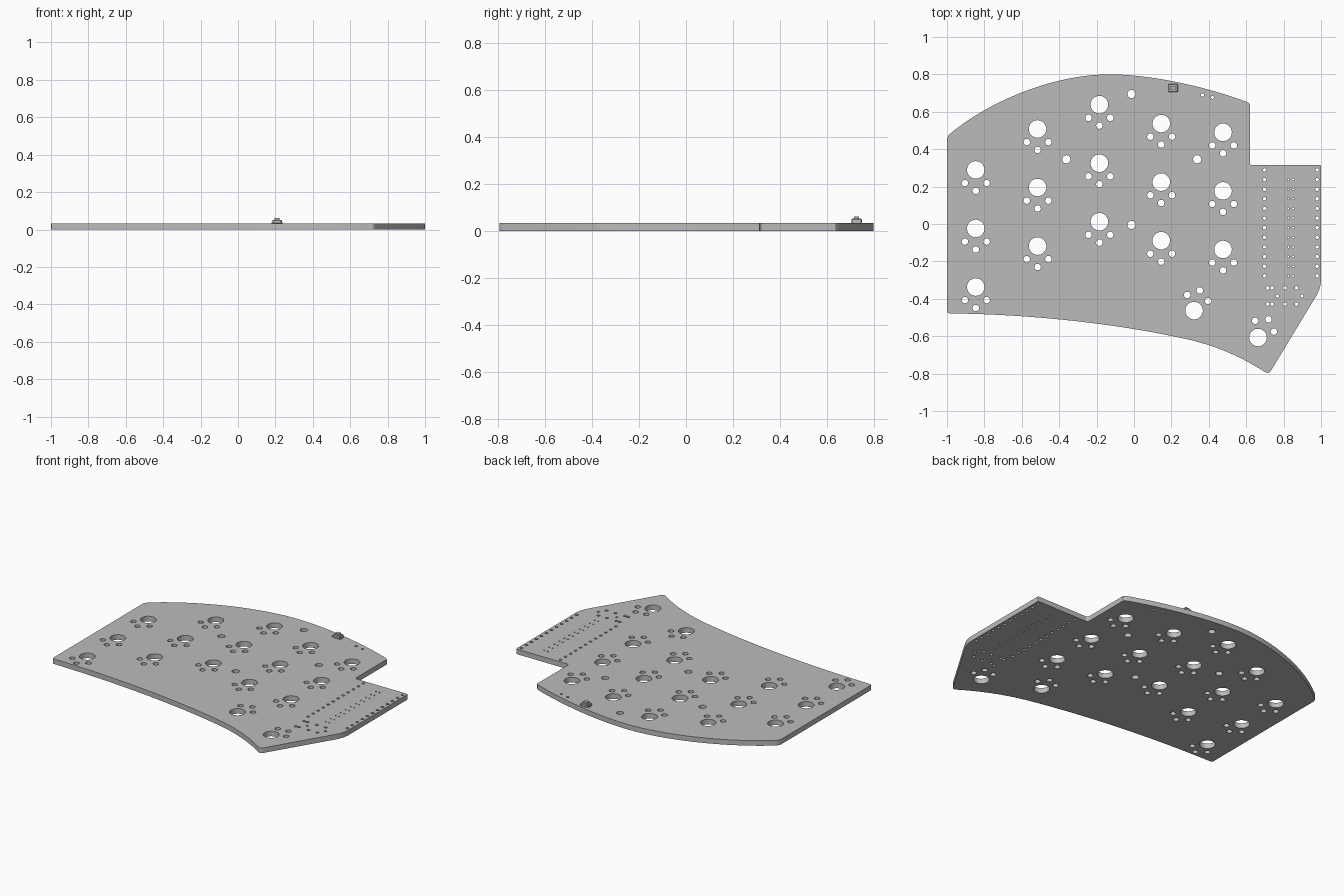
import bpy
import bmesh
from math import cos, sin, pi, radians
from mathutils import Vector, Matrix
from mathutils.geometry import interpolate_bezier

cube = bpy.data.objects.get("Cube")
if cube:
    bpy.data.objects.remove(cube, do_unlink=True)

THICK = 0.033

grey = bpy.data.materials.new("plain grey")
grey.use_nodes = True
grey.diffuse_color = (0.5, 0.5, 0.5, 1)
grey.node_tree.nodes["Principled BSDF"].inputs["Base Color"].default_value = (0.5, 0.5, 0.5, 1)


def bezier(a, b, c, d, steps):
    return [p.to_2d() for p in interpolate_bezier(*(Vector((*q, 0)) for q in (a, b, c, d)), steps)]


def fillet(before, corner, after):
    return bezier(before, corner, corner, after, 6)


# Board outline, clockwise from the back left corner
outline = [Vector((-1, 0.455))]
outline += bezier((-0.99, 0.477), (-0.8, 0.64), (-0.45, 0.8), (-0.13, 0.8), 28)
outline += bezier((-0.13, 0.8), (0.1, 0.8), (0.4, 0.73), (0.61, 0.65), 24)[1:]
outline += [Vector((0.62, 0.64))]
outline += fillet((0.62, 0.34), (0.62, 0.315), (0.645, 0.315))
outline += fillet((0.99, 0.315), (1, 0.315), (1, 0.305))
outline += bezier((1, -0.29), (1, -0.33), (0.99, -0.36), (0.965, -0.4), 10)
outline += bezier((0.735, -0.78), (0.722, -0.8), (0.71, -0.8), (0.69, -0.785), 8)
outline += bezier((0.69, -0.785), (0.58, -0.715), (0.45, -0.655), (0.3, -0.62), 14)[1:]
outline += bezier((0.3, -0.62), (-0.05, -0.54), (-0.5, -0.485), (-0.97, -0.478), 24)[1:]
outline += fillet((-0.97, -0.478), (-1, -0.478), (-1, -0.45))[1:]

holes = []  # x, y, radius, sides


def key_holes(x, y, angle=0):
    """Large centre hole with its three pin holes."""
    holes.append((x, y, 0.047, 32))
    turn = Matrix.Rotation(radians(angle), 2)
    for pin in ((-0.058, -0.07), (0.058, -0.07), (0, -0.112)):
        p = turn @ Vector(pin)
        holes.append((x + p.x, y + p.y, 0.0175, 16))


# Five staggered key columns and two turned thumb keys
for column, back in enumerate((0.289, 0.508, 0.638, 0.537, 0.49)):
    for row in range(3):
        key_holes(-0.846 + 0.3305 * column, back - 0.313 * row)
key_holes(0.321, -0.463, 164)
key_holes(0.663, -0.607, 150)

# Mounting holes and switch pegs
for x, y in ((-0.013, 0.695), (-0.362, 0.346), (0.338, 0.346), (-0.013, -0.005)):
    holes.append((x, y, 0.022, 20))
holes += [(0.366, 0.69, 0.009, 12), (0.42, 0.677, 0.008, 12)]

# Controller pin rows
for i in range(12):
    y = 0.289 - 0.0515 * i
    holes += [(x, y, 0.0095, 12) for x in (0.698, 0.979)]
    if i:
        holes += [(x, y, 0.005, 10) for x in (0.825, 0.85)]

# Socket holes
for y in (-0.342, -0.428):
    holes += [(x, y, 0.0098, 12) for x in (0.715, 0.738, 0.807, 0.869)]
holes += [(x, -0.385, 0.008, 12) for x in (0.767, 0.898)]

# Board: filled outline with holes, extruded
curve = bpy.data.curves.new("board_profile", "CURVE")
curve.dimensions = "2D"
curve.fill_mode = "BOTH"
curve.extrude = THICK / 2


def add_loop(points):
    spline = curve.splines.new("POLY")
    spline.points.add(len(points) - 1)
    for point, p in zip(spline.points, points):
        point.co = (p[0], p[1], 0, 1)
    spline.use_cyclic_u = True


add_loop(outline)
for x, y, r, n in holes:
    add_loop([(x + r * cos(2 * pi * i / n), y + r * sin(2 * pi * i / n)) for i in range(n)])

profile = bpy.data.objects.new("board_profile", curve)
bpy.context.collection.objects.link(profile)
bpy.context.view_layer.update()
mesh = bpy.data.meshes.new_from_object(profile.evaluated_get(bpy.context.evaluated_depsgraph_get()))
bpy.data.objects.remove(profile, do_unlink=True)


def finish(name, bm, data):
    bmesh.ops.recalc_face_normals(bm, faces=bm.faces)
    bm.to_mesh(data)
    bm.free()
    data.materials.clear()
    data.materials.append(grey)
    data.name = name
    obj = bpy.data.objects.new(name, data)
    bpy.context.collection.objects.link(obj)
    return obj


bm = bmesh.new()
bm.from_mesh(mesh)
bmesh.ops.remove_doubles(bm, verts=bm.verts, dist=0.00002)
bmesh.ops.translate(bm, verts=bm.verts, vec=(0, 0, THICK / 2))
board = finish("circuit_board", bm, mesh)
bpy.ops.object.select_all(action="DESELECT")
board.select_set(True)
bpy.context.view_layer.objects.active = board
bpy.ops.object.shade_smooth_by_angle(angle=radians(35))


def box(name, x, y, z, sx, sy, sz, bevel=0):
    bm = bmesh.new()
    bmesh.ops.create_cube(bm, size=1, matrix=Matrix.LocRotScale(
        (x, y, z + sz / 2), None, (sx, sy, sz)))
    if bevel:
        bmesh.ops.bevel(bm, geom=bm.edges[:], offset=bevel, segments=1, affect="EDGES")
    return finish(name, bm, bpy.data.meshes.new(name))


# Reset button: body, cap and side contacts
bx, by = 0.209, 0.727
box("button_body", bx, by, THICK, 0.05, 0.044, 0.019, 0.003)
box("button_cap", bx, by, THICK + 0.018, 0.028, 0.022, 0.011)
for side, label in ((-1, "right"), (1, "left")):
    box("button_contact_" + label, bx + side * 0.024, by, THICK, 0.012, 0.036, 0.008)
